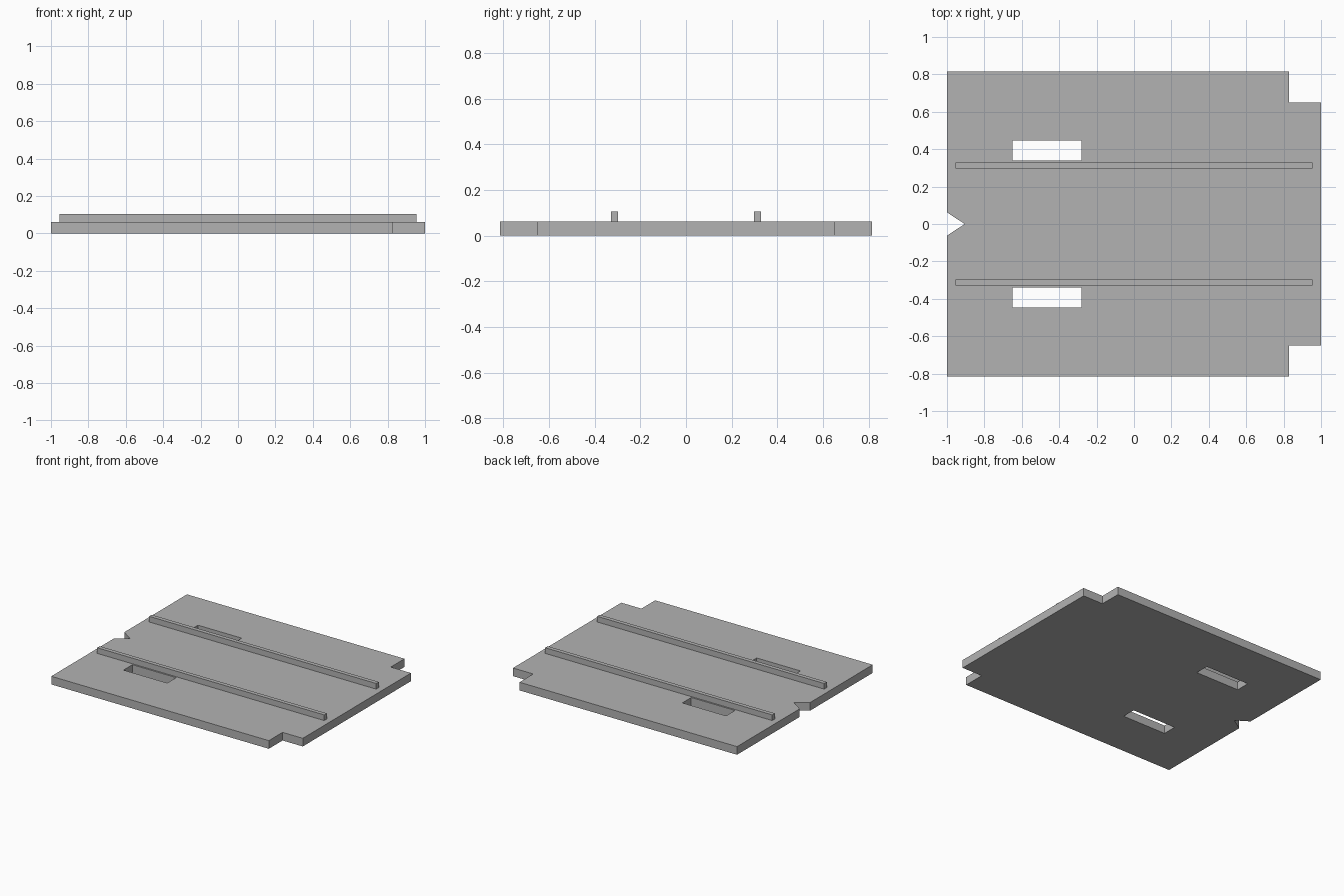
import bpy
import bmesh

cube = bpy.data.objects.get("Cube")
if cube:
    bpy.data.objects.remove(cube, do_unlink=True)

# Single flat grey
grey = bpy.data.materials.new("plain_grey")
grey.use_nodes = True
COLOUR = (0.45, 0.45, 0.45, 1)
grey.diffuse_color = COLOUR
grey.node_tree.nodes["Principled BSDF"].inputs["Base Color"].default_value = COLOUR


def rectangle(x0, x1, y0, y1):
    return [(x0, y0), (x1, y0), (x1, y1), (x0, y1)]


def extruded_plate(name, loops, z0, z1):
    """Fill closed outlines (inner loops become holes) and extrude upwards."""
    bm = bmesh.new()
    edges = []
    for loop in loops:
        verts = [bm.verts.new((x, y, z0)) for x, y in loop]
        edges += [bm.edges.new((v, verts[i - 1])) for i, v in enumerate(verts)]
    bmesh.ops.triangle_fill(bm, edges=edges, use_beauty=True, use_dissolve=False)
    result = bmesh.ops.extrude_face_region(bm, geom=bm.faces[:], use_keep_orig=True)
    top = [g for g in result["geom"] if isinstance(g, bmesh.types.BMVert)]
    bmesh.ops.translate(bm, verts=top, vec=(0, 0, z1 - z0))
    bmesh.ops.recalc_face_normals(bm, faces=bm.faces[:])
    mesh = bpy.data.meshes.new(name)
    bm.to_mesh(mesh)
    bm.free()
    mesh.materials.append(grey)
    obj = bpy.data.objects.new(name, mesh)
    bpy.context.collection.objects.link(obj)
    return obj


THICK, RAIL_TOP = 0.062, 0.105

# Base plate: stepped corners on the left end, V notch on the right, two slots
half = [(-1, 0.062), (-1, 0.815), (0.83, 0.815), (0.83, 0.65), (1, 0.65)]
outline = [(-0.905, 0)] + half + [(x, -y) for x, y in reversed(half)]
slots = [rectangle(-0.65, -0.282, *sorted((s * 0.34, s * 0.447))) for s in (-1, 1)]
extruded_plate("base_plate", [outline] + slots, 0, THICK)

# Two long guide rails
for side, s in (("front", -1), ("back", 1)):
    extruded_plate(side + "_rail",
                   [rectangle(-0.955, 0.955, *sorted((s * 0.297, s * 0.328)))],
                   THICK, RAIL_TOP)
